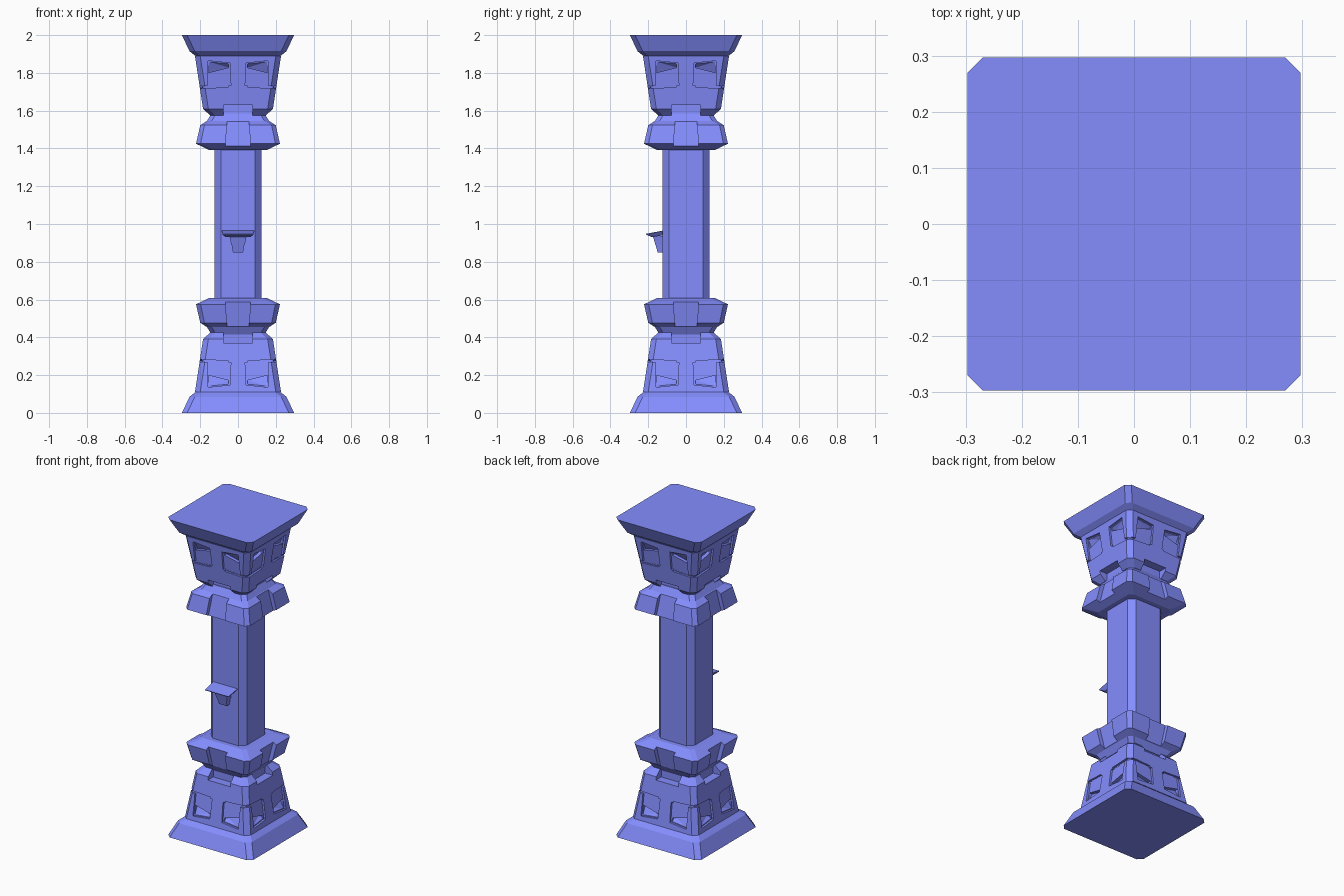
import bpy, bmesh, math
from mathutils import Vector, Matrix

if "Cube" in bpy.data.objects:
    bpy.data.objects.remove(bpy.data.objects["Cube"])

# Blue stone
stone = bpy.data.materials.new("blue_stone")
stone.diffuse_color = (0.233, 0.27, 1.0, 1.0)
stone.use_nodes = True
stone.node_tree.nodes["Principled BSDF"].inputs["Base Color"].default_value = stone.diffuse_color


def finish(name, bm, z0=0.0):
    """Turn a bmesh into an object whose origin sits at height z0."""
    bmesh.ops.translate(bm, verts=bm.verts, vec=(0, 0, -z0))
    bmesh.ops.recalc_face_normals(bm, faces=bm.faces)
    me = bpy.data.meshes.new(name)
    bm.to_mesh(me)
    bm.free()
    me.materials.append(stone)
    ob = bpy.data.objects.new(name, me)
    ob.location.z = z0
    bpy.context.collection.objects.link(ob)
    return ob


def loft(name, sections):
    """Stack of chamfered squares given as (half width, chamfer, z)."""
    bm = bmesh.new()
    rings = []
    for h, c, z in sections:
        k = h - c
        pts = [(-k, -h), (k, -h), (h, -k), (h, k), (k, h), (-k, h), (-h, k), (-h, -k)]
        rings.append([bm.verts.new((x, y, z)) for x, y in pts])
    for a, b in zip(rings, rings[1:]):
        for i in range(8):
            j = (i + 1) % 8
            bm.faces.new((a[i], a[j], b[j], b[i]))
    bm.faces.new(rings[0][::-1])
    bm.faces.new(rings[-1])
    return finish(name, bm, 1.0)


def add_hull(bm, pts):
    """Add the convex solid spanned by some points."""
    tmp = bmesh.new()
    for p in pts:
        tmp.verts.new(p)
    res = bmesh.ops.convex_hull(tmp, input=tmp.verts)
    junk = {g for g in res["geom_interior"] if isinstance(g, bmesh.types.BMVert)}
    bmesh.ops.delete(tmp, geom=list(junk), context="VERTS")
    bmesh.ops.dissolve_limit(tmp, angle_limit=0.01, verts=tmp.verts, edges=tmp.edges)
    me = bpy.data.meshes.new("tmp")
    tmp.to_mesh(me)
    tmp.free()
    bm.from_mesh(me)
    bpy.data.meshes.remove(me)


def carve(target, name, shapes, half):
    """Cut outlines of (x, z, depth) into all four faces of the target."""
    bm = bmesh.new()
    for turn in range(4):
        rot = Matrix.Rotation(turn * math.pi / 2, 3, "Z")
        for shape in shapes:
            pts = []
            for x, z, d in shape:
                pts.append(rot @ Vector((x, -half(z) - 0.06, z)))
                pts.append(rot @ Vector((x, -half(z) + d, z)))
            add_hull(bm, pts)
    cutter = finish(name, bm)
    cutter.hide_render = True
    cutter.hide_viewport = True
    mod = target.modifiers.new("carve", "BOOLEAN")
    mod.operation = "DIFFERENCE"
    mod.solver = "EXACT"
    mod.use_self = True
    mod.object = cutter


def mirror_up(ob):
    """Repeat a base part upside down at the top."""
    mod = ob.modifiers.new("mirror", "MIRROR")
    mod.use_axis = (False, False, True)
    mod.use_mirror_merge = False


def both_sides(shape):
    return [shape, [(-x, z, d) for x, z, d in shape]]


def symmetric_hull(name, pts):
    bm = bmesh.new()
    add_hull(bm, [(s * x, y, z) for s in (-1, 1) for x, y, z in pts])
    return finish(name, bm)


# Shaft
loft("shaft", [(0.125, 0.035, 0.4), (0.125, 0.035, 1.6)])

# Plinth, repeated as the top slab
plinth = loft("plinth", [(0.297, 0.028, 0), (0.257, 0.028, 0.085), (0.215, 0.028, 0.118)])
mirror_up(plinth)

# Tapered block with slanted eye-like recesses
block = loft("tapered_block", [(0.228, 0.028, 0.11), (0.185, 0.028, 0.39), (0.148, 0.028, 0.425)])
window = [(-0.158, 0.277, 0.013), (-0.038, 0.266, 0.013),
          (-0.042, 0.148, 0.013), (-0.158, 0.136, 0.013)]
pit = [(-0.155, 0.198, 0.035), (-0.05, 0.172, 0.035),
       (-0.05, 0.152, 0.014), (-0.152, 0.142, 0.014)]
groove = [(-0.05, 0.275, 0.012), (-0.05, 0.262, 0.012),
          (-0.25, 0.286, 0.012), (-0.25, 0.272, 0.012)]
carve(block, "eye_cutter", both_sides(window) + both_sides(pit) + both_sides(groove),
      lambda z: 0.228 - (z - 0.118) * 0.16)

# Notch at the top centre of each face
notch = [(-0.078, 0.37, 0.055), (0.078, 0.37, 0.055),
         (0.072, 0.5, 0.055), (-0.072, 0.5, 0.055)]
carve(block, "notch_cutter", [notch], lambda z: 0.19)
mirror_up(block)

# Collar ring with a recessed panel on each face
collar = loft("collar", [(0.14, 0.025, 0.415), (0.165, 0.025, 0.455), (0.2, 0.022, 0.477),
                         (0.222, 0.024, 0.575), (0.155, 0.022, 0.607)])
panel = [(-0.056, 0.44, 0.026), (0.056, 0.44, 0.026),
         (0.07, 0.63, 0.026), (-0.07, 0.63, 0.026)]
carve(collar, "panel_cutter", [panel], lambda z: 0.2 + (z - 0.477) * 0.22)
mirror_up(collar)

# Small wall bracket on the front: sloped shelf and tapered support
symmetric_hull("bracket_shelf",
               [(0.085, -0.122, 0.965), (0.082, -0.213, 0.948), (0.082, -0.21, 0.943),
                (0.065, -0.18, 0.93), (0.065, -0.122, 0.94)])
symmetric_hull("bracket_support",
               [(0.045, -0.12, 0.937), (0.045, -0.175, 0.935), (0.036, -0.162, 0.89),
                (0.036, -0.12, 0.89)])
symmetric_hull("bracket_foot",
               [(0.034, -0.12, 0.892), (0.034, -0.162, 0.892),
                (0.027, -0.15, 0.85), (0.027, -0.12, 0.85)])
